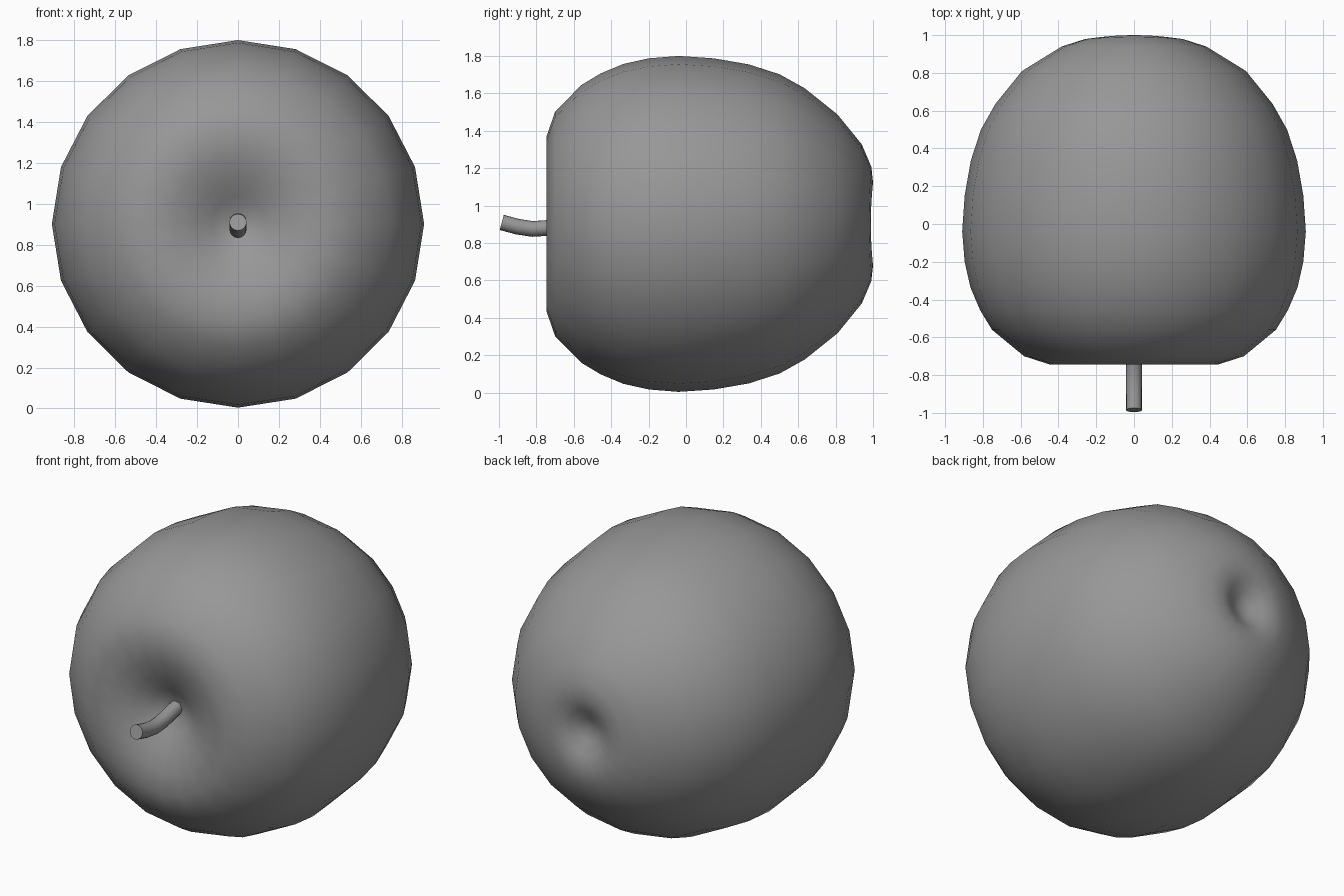
import bpy, bmesh, math
from mathutils import Vector

if "Cube" in bpy.data.objects:
    bpy.data.objects.remove(bpy.data.objects["Cube"])

CZ = 0.902

# Dark grey shared by fruit and stem
grey = bpy.data.materials.new("dark_grey")
grey.diffuse_color = (0.31, 0.31, 0.31, 1)
grey.use_nodes = True
grey.node_tree.nodes["Principled BSDF"].inputs["Base Color"].default_value = grey.diffuse_color


def finish(name, bm, angle):
    bmesh.ops.recalc_face_normals(bm, faces=bm.faces)
    mesh = bpy.data.meshes.new(name)
    bm.to_mesh(mesh)
    bm.free()
    mesh.materials.append(grey)
    obj = bpy.data.objects.new(name, mesh)
    bpy.context.collection.objects.link(obj)
    bpy.ops.object.select_all(action='DESELECT')
    obj.select_set(True)
    bpy.context.view_layer.objects.active = obj
    bpy.ops.object.shade_smooth_by_angle(angle=math.radians(angle))
    return obj


def skin(bm, rings):
    for a, b in zip(rings, rings[1:]):
        n = len(a)
        for i in range(n):
            j = (i + 1) % n
            bm.faces.new((a[i], a[j], b[j], b[i]))


def cap_point(bm, ring, co):
    v = bm.verts.new(co)
    for i in range(len(ring)):
        bm.faces.new((ring[i], ring[(i + 1) % len(ring)], v))


# Fruit: profile (radius, y, x scale) spun around the y axis,
# from the stem hollow to the shallow blossom dimple
profile = [(0.06, -0.605, 1), (0.13, -0.64, 1), (0.22, -0.69, 0.97), (0.34, -0.73, 0.95),
           (0.47, -0.745, 0.94), (0.60, -0.70, 0.97)]
profile += [(r, y, 1.013) for r, y in
            [(0.742, -0.56), (0.805, -0.455), (0.855, -0.335), (0.885, -0.20),
             (0.898, -0.04), (0.885, 0.15), (0.853, 0.335), (0.80, 0.50),
             (0.725, 0.635), (0.585, 0.81)]]
profile += [(0.425, 0.94, 0.9), (0.305, 0.985, 0.85), (0.22, 0.994, 0.85),
            (0.14, 0.972, 0.85), (0.07, 0.935, 0.9)]
SIDES = 20
bm = bmesh.new()
rings = []
for r, y, sx in profile:
    ring = []
    for i in range(SIDES):
        t = 2 * math.pi * i / SIDES
        # the blossom rim is a little lower at the two sides
        dy = 0.006 * math.cos(2 * t) if y > 0.95 else 0
        ring.append(bm.verts.new((sx * r * math.sin(t), y + dy, CZ + r * math.cos(t))))
    rings.append(ring)
skin(bm, rings)
cap_point(bm, rings[0], (0, -0.595, CZ))
cap_point(bm, rings[-1], (0, 0.92, CZ))
finish("fruit", bm, 80)

# Stem: round tube swept along a gently bent path in the x = 0 plane
path = [Vector((0, y, z)) for y, z in
        [(-0.56, 0.918), (-0.62, 0.908), (-0.68, 0.893), (-0.745, 0.880),
         (-0.82, 0.875), (-0.90, 0.887), (-0.985, 0.910)]]
bm = bmesh.new()
rings = []
for k, p in enumerate(path):
    d = (path[min(k + 1, len(path) - 1)] - path[max(k - 1, 0)]).normalized()
    side = Vector((1, 0, 0))
    up = side.cross(d)
    rings.append([bm.verts.new(p + 0.042 * (side * math.cos(a) + up * math.sin(a)))
                  for a in (2 * math.pi * i / 16 for i in range(16))])
skin(bm, rings)
bm.faces.new(rings[0])
bm.faces.new(rings[-1])
finish("stem", bm, 40)
